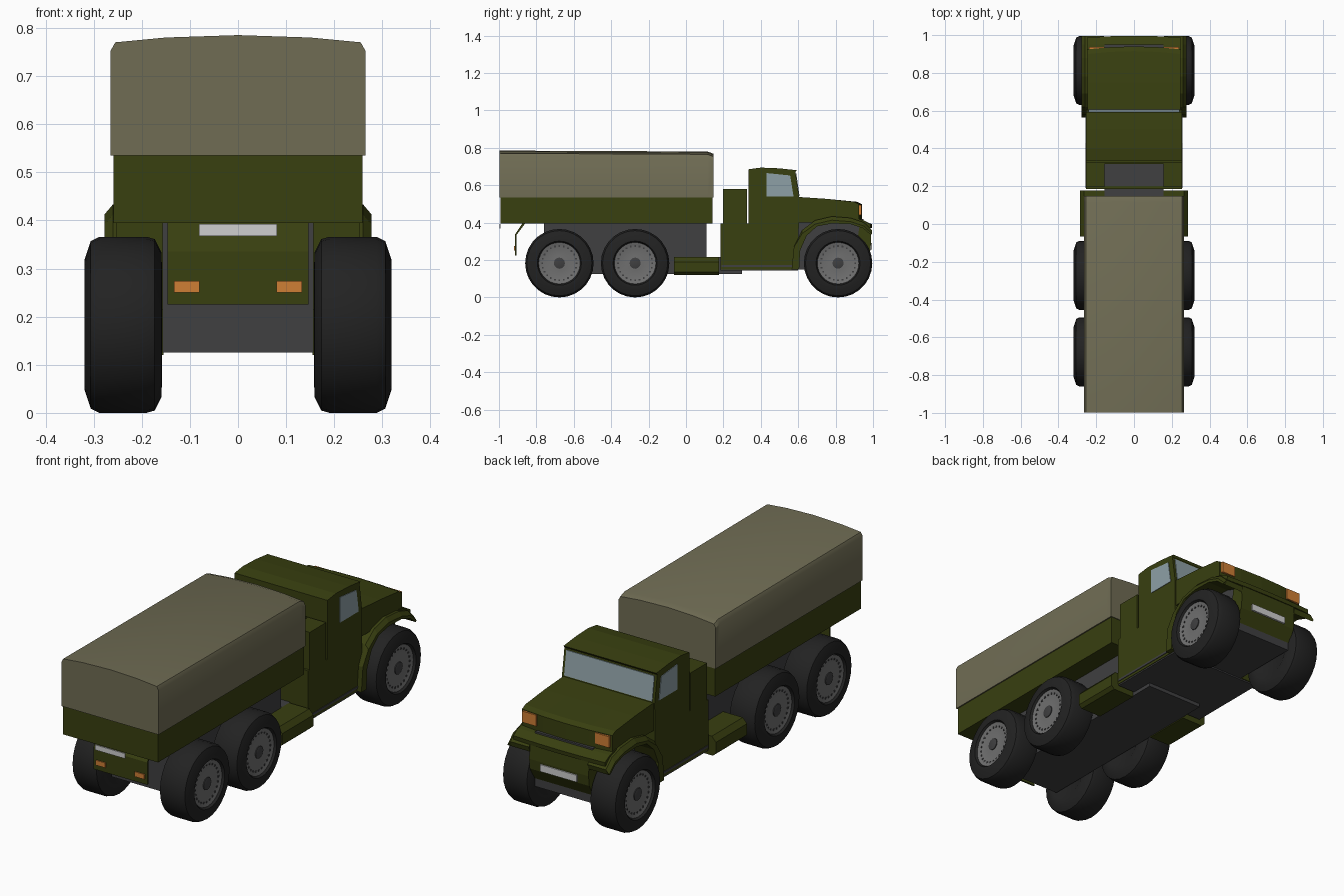
import bpy, bmesh, math

cube = bpy.data.objects.get("Cube")
if cube:
    bpy.data.objects.remove(cube, do_unlink=True)


def material(name, r, g, b):
    m = bpy.data.materials.new(name)
    m.use_nodes = True
    m.diffuse_color = (r, g, b, 1)
    node = next(n for n in m.node_tree.nodes if n.type == 'BSDF_PRINCIPLED')
    node.inputs["Base Color"].default_value = (r, g, b, 1)
    node.inputs["Roughness"].default_value = 0.8
    return m


GREEN = material("olive green", 0.04, 0.05, 0.005)
CANVAS = material("canvas khaki", 0.16, 0.15, 0.088)
RUBBER = material("tyre black", 0.016, 0.016, 0.016)
CHASSIS = material("chassis grey", 0.05, 0.05, 0.052)
RIM = material("rim grey", 0.16, 0.16, 0.16)
GLASS = material("window glass", 0.27, 0.35, 0.38)
ORANGE = material("lamp orange", 0.62, 0.21, 0.035)
WHITE = material("plate white", 0.62, 0.62, 0.62)
SIDES = (("left", 1), ("right", -1))


def finish(name, bm, mat, smooth=False):
    bmesh.ops.recalc_face_normals(bm, faces=bm.faces)
    me = bpy.data.meshes.new(name)
    bm.to_mesh(me)
    bm.free()
    me.materials.append(mat)
    ob = bpy.data.objects.new(name, me)
    bpy.context.scene.collection.objects.link(ob)
    if smooth:
        bpy.ops.object.select_all(action='DESELECT')
        ob.select_set(True)
        bpy.context.view_layer.objects.active = ob
        bpy.ops.object.shade_smooth_by_angle(angle=math.radians(30))
    return ob


def loft(name, rings, mat, smooth=False):
    """Closed skin through rings that have equal point counts."""
    bm = bmesh.new()
    vs = [[bm.verts.new(p) for p in ring] for ring in rings]
    for a, b in zip(vs, vs[1:]):
        for i in range(len(a)):
            j = (i + 1) % len(a)
            bm.faces.new((a[i], a[j], b[j], b[i]))
    bm.faces.new(vs[0])
    bm.faces.new(vs[-1])
    return finish(name, bm, mat, smooth)


def prism(name, yz, x0, x1, mat):
    return loft(name, [[(x, y, z) for y, z in yz] for x in (x0, x1)], mat)


def bowed(name, yz, half, bow, start, mat):
    """Side profile swept across the truck, its nose bowed forward."""
    rings = []
    for t in (-1, -0.5, 0, 0.5, 1):
        rings.append([(t * half, y + (bow * (1 - t * t) if y > start else 0), z)
                      for y, z in yz])
    return loft(name, rings, mat)


def box(name, x, y, z, mat):
    return prism(name, [(y[0], z[0]), (y[1], z[0]), (y[1], z[1]), (y[0], z[1])],
                 x[0], x[1], mat)


def spin(name, profile, s, y, z, mat, n=28):
    """Turned part about the axle; profile holds (x, radius)."""
    rings = [[(s * x, y + r * math.sin(math.tau * i / n), z + r * math.cos(math.tau * i / n))
              for i in range(n)] for x, r in profile]
    return loft(name, rings, mat, True)


# Chassis
box("chassis", (-0.157, 0.157), (-0.76, 0.11), (0.125, 0.395), CHASSIS)
box("chassis_front", (-0.155, 0.155), (0.1, 0.3), (0.125, 0.215), CHASSIS)
box("cab_floor", (-0.25, 0.25), (0.185, 0.6), (0.143, 0.153), CHASSIS)
box("engine_bay", (-0.157, 0.157), (0.58, 0.95), (0.15, 0.42), CHASSIS)

# Cargo bed and canvas cover
box("cargo_bed", (-0.259, 0.259), (-0.992, 0.143), (0.395, 0.54), GREEN)
half = [(0.265, 0.535), (0.265, 0.752), (0.255, 0.77), (0.15, 0.78)]
section = half + [(0, 0.785)] + [(-x, z) for x, z in reversed(half)]
loft("canvas_cover",
     [[(x, y, z - (drop if z > 0.6 else 0)) for x, z in section]
      for y, drop in ((-0.997, 0), (0.115, 0.005), (0.147, 0.017))], CANVAS, True)

# Rear bracket with lamps and number plate
prism("rear_light_panel", [(-0.875, 0.395), (-0.915, 0.335), (-0.915, 0.225),
                           (-0.907, 0.225), (-0.907, 0.333), (-0.86, 0.395)],
      -0.146, 0.146, GREEN)
box("rear_plate", (-0.081, 0.081), (-0.997, -0.991), (0.368, 0.393), WHITE)
for side, s in SIDES:
    box("rear_lamp_" + side, (s * 0.08, s * 0.133), (-0.92, -0.914), (0.25, 0.274), ORANGE)

# Cab
prism("cab", [(0.185, 0.15), (0.6, 0.15), (0.605, 0.535), (0.585, 0.67),
              (0.592, 0.68), (0.5, 0.69), (0.4, 0.694), (0.335, 0.685),
              (0.335, 0.395), (0.185, 0.395)], -0.253, 0.253, GREEN)
prism("windscreen", [(0.6, 0.543), (0.607, 0.543), (0.59, 0.662), (0.583, 0.662)],
      -0.24, 0.24, GLASS)
box("deck_behind_cab", (-0.155, 0.155), (0.2, 0.322), (0.39, 0.4), CHASSIS)
box("rear_locker_back", (-0.253, 0.253), (0.318, 0.325), (0.39, 0.58), GREEN)

# Hood, nose ledge and bumper
bowed("hood", [(0.6, 0.4), (0.6, 0.537), (0.75, 0.527), (0.9, 0.511),
               (0.925, 0.498), (0.925, 0.4)], 0.246, 0.015, 0.88, GREEN)
bowed("nose_ledge", [(0.9, 0.39), (0.9, 0.425), (0.95, 0.412), (0.988, 0.39),
                     (0.985, 0.37)], 0.25, 0.008, 0.96, GREEN)
prism("bumper", [(0.93, 0.4), (0.985, 0.385), (0.99, 0.3), (0.985, 0.25),
                 (0.95, 0.19), (0.9, 0.19)], -0.162, 0.162, GREEN)
box("front_plate", (-0.1, 0.1), (0.985, 0.995), (0.256, 0.29), WHITE)

arch_outer = [(0.565, 0.15), (0.577, 0.27), (0.62, 0.36), (0.69, 0.412),
              (0.78, 0.433), (0.88, 0.425), (0.95, 0.402), (0.995, 0.36)]
arch_inner = [(0.988, 0.335), (0.945, 0.37), (0.88, 0.392), (0.78, 0.395),
              (0.7, 0.38), (0.645, 0.33), (0.61, 0.25), (0.605, 0.15)]
arch = arch_outer + arch_inner

for side, s in SIDES:
    # Front fender with a rounded outer lip
    rings = [[(s * x, y, z - (drop if (y, z) in arch_outer and z > 0.3 else 0))
              for y, z in arch] for x, drop in ((0.16, 0), (0.26, 0), (0.277, 0.02))]
    loft("fender_" + side, rings, GREEN)
    box("headlamp_" + side, (s * 0.16, s * 0.237), (0.92, 0.938), (0.44, 0.495), ORANGE)
    # Door window, sill and handle
    prism("door_window_" + side, [(0.43, 0.54), (0.575, 0.54), (0.557, 0.652), (0.43, 0.665)],
          s * 0.25, s * 0.256, GLASS)
    box("sill_strip_" + side, (s * 0.25, s * 0.256), (0.19, 0.57), (0.163, 0.174), CHASSIS)
    # Locker behind the cab and fuel tank below
    box("locker_" + side, (s * 0.155, s * 0.253), (0.197, 0.322), (0.39, 0.58), GREEN)
    rings = [[(s * x, y, z) for x, z in
              ((0.155, 0.12), (0.27, 0.12), (0.287, 0.135), (0.287, 0.19),
               (0.265, 0.215), (0.155, 0.215))] for y in (-0.065, 0.177)]
    loft("fuel_tank_" + side, rings, GREEN)

# Wheels
R = 0.183
for axle, y in (("front", 0.813), ("middle", -0.272), ("rear", -0.677)):
    for side, s in SIDES:
        tag = "_" + axle + "_" + side
        spin("tyre" + tag, [(0.17, 0.09), (0.158, 0.115), (0.159, 0.15), (0.173, 0.178),
                            (0.19, R), (0.288, R), (0.306, 0.174), (0.319, 0.135),
                            (0.319, 0.118), (0.3, 0.108)], s, y, R, RUBBER)
        spin("rim" + tag, [(0.29, 0.111), (0.309, 0.111), (0.307, 0.102), (0.301, 0.085),
                           (0.304, 0.04)], s, y, R, RIM)
        spin("hub" + tag, [(0.3, 0.03), (0.308, 0.03), (0.311, 0.018)], s, y, R, CHASSIS, 12)
        # Ring of wheel bolts
        bm = bmesh.new()
        for i in range(24):
            a = math.tau * i / 24
            made = bmesh.ops.create_cube(bm, size=0.009)["verts"]
            bmesh.ops.translate(bm, verts=made, vec=(
                s * 0.301, y + 0.092 * math.sin(a), R + 0.092 * math.cos(a)))
        finish("wheel_bolts" + tag, bm, CHASSIS)
